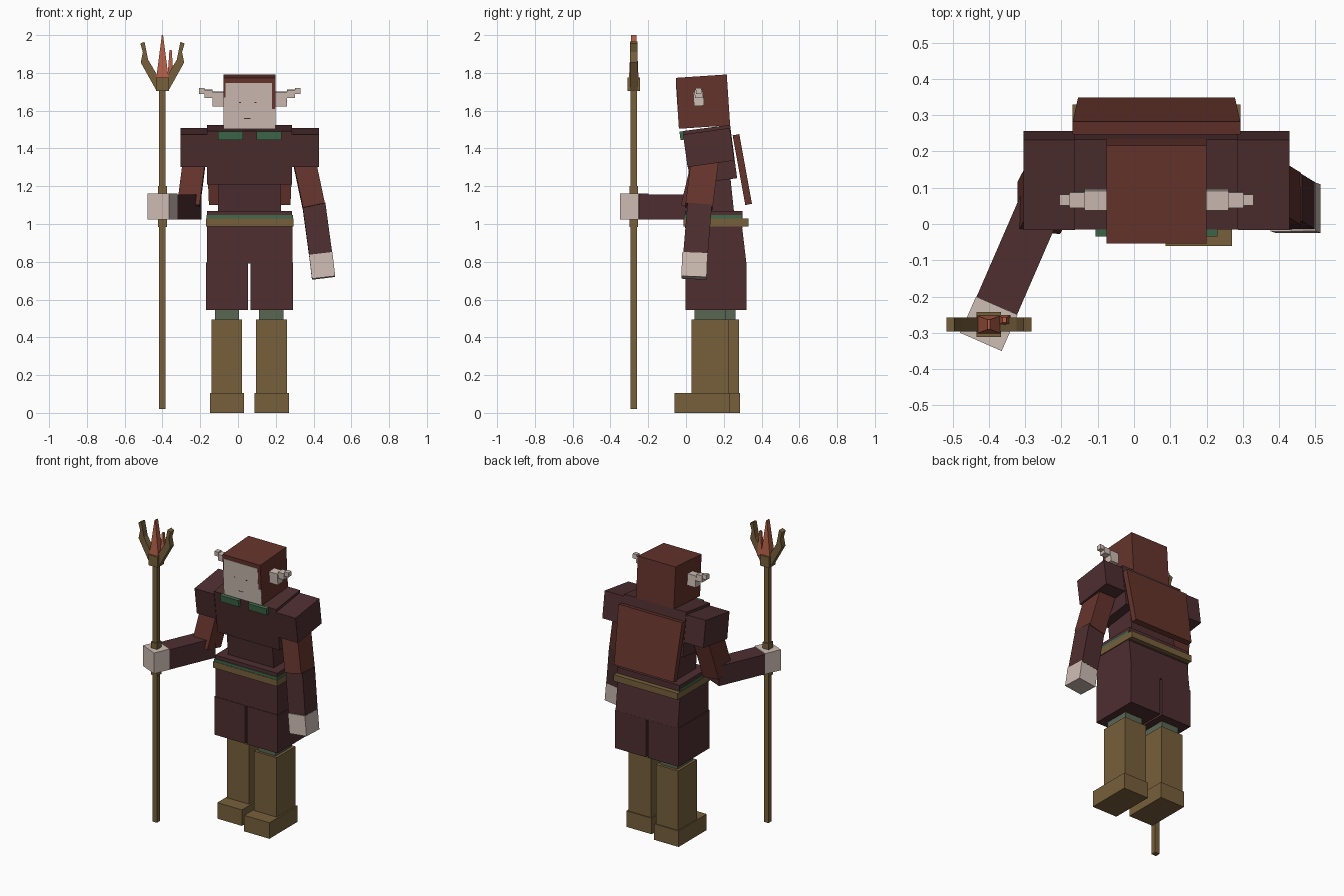
import bpy, bmesh, math
from mathutils import Matrix, Vector

if "Cube" in bpy.data.objects:
    bpy.data.objects.remove(bpy.data.objects["Cube"])


def colour(name, r, g, b):
    m = bpy.data.materials.new(name)
    lin = [((c / 255 + 0.055) / 1.055) ** 2.4 for c in (r, g, b)]
    m.diffuse_color = (*lin, 1)
    m.use_nodes = True
    m.node_tree.nodes["Principled BSDF"].inputs["Base Color"].default_value = m.diffuse_color
    return m


MAROON = colour("dark maroon cloth", 78, 46, 48)
RUST = colour("rust cloth", 101, 52, 44)
LEATHER = colour("tan leather", 119, 96, 60)
SKIN = colour("pale skin", 206, 189, 179)
GREEN = colour("green trim", 65, 106, 76)
SAGE = colour("sage leggings", 90, 102, 84)
CRYSTAL = colour("orange crystal", 184, 98, 72)


def finish(name, bm, mat, matrix=Matrix()):
    bmesh.ops.recalc_face_normals(bm, faces=bm.faces)
    me = bpy.data.meshes.new(name)
    bm.to_mesh(me)
    bm.free()
    me.materials.append(mat)
    ob = bpy.data.objects.new(name, me)
    ob.matrix_world = matrix
    bpy.context.collection.objects.link(ob)
    return ob


def block(name, mat, size, matrix, top=(1, 1)):
    """Box in a local frame, with optional scaling of its top end."""
    bm = bmesh.new()
    bmesh.ops.create_cube(bm, size=1)
    for v in bm.verts:
        k = top if v.co.z > 0 else (1, 1)
        v.co = Vector((v.co.x * size[0] * k[0], v.co.y * size[1] * k[1], v.co.z * size[2]))
    return finish(name, bm, mat, matrix)


def box(name, mat, x, y, z, tilt=0):
    """Box from ranges, pitched about its own centre."""
    centre = Vector(((x[0] + x[1]) / 2, (y[0] + y[1]) / 2, (z[0] + z[1]) / 2))
    m = Matrix.Translation(centre) @ Matrix.Rotation(math.radians(tilt), 4, 'X')
    return block(name, mat, (x[1] - x[0], y[1] - y[0], z[1] - z[0]), m)


def limb(name, mat, a, b, w, d):
    """Box running between two points."""
    a, b = Vector(a), Vector(b)
    zax = (a - b).normalized()
    yax = zax.cross(Vector((1, 0, 0))).normalized()
    xax = yax.cross(zax)
    m = Matrix((xax, yax, zax)).transposed().to_4x4()
    return block(name, mat, (w, d, (a - b).length), Matrix.Translation((a + b) / 2) @ m)


def prism(name, mat, pts, depth, matrix):
    """Extrude a 2D outline (first axis, z) along y."""
    bm = bmesh.new()
    f = bm.faces.new([bm.verts.new((p[0], -depth / 2, p[1])) for p in pts])
    r = bmesh.ops.extrude_face_region(bm, geom=[f])
    bmesh.ops.translate(bm, vec=(0, depth, 0),
                        verts=[v for v in r['geom'] if isinstance(v, bmesh.types.BMVert)])
    return finish(name, bm, mat, matrix)


CX = 0.062  # body centre line

# Head with face plates
head = Matrix.Translation((CX, 0.09, 1.648)) @ Matrix.Rotation(math.radians(3.8), 4, 'X')
block("hood", RUST, (0.275, 0.27, 0.27), head)


def on_face(name, mat, x0, x1, z0, z1, lift):
    block(name, mat, (x1 - x0, 0.004, z1 - z0),
          head @ Matrix.Translation(((x0 + x1) / 2, -0.135 - lift, (z0 + z1) / 2)))


on_face("face", SKIN, -0.128, 0.118, -0.135, 0.108, 0)
on_face("cheek_left", SKIN, -0.1375, -0.128, -0.135, 0.03, 0)
on_face("cheek_right", SKIN, 0.118, 0.1375, -0.135, -0.03, 0)
for i, x in enumerate((-0.052, 0.03)):
    on_face("eye_%d" % i, MAROON, x - 0.005, x + 0.005, 0.003, 0.008, 0.001)
on_face("mouth", MAROON, -0.03, 0.005, -0.083, -0.079, 0.001)

# Stepped pointed ears
for side, s in (("left", -1), ("right", 1)):
    for i, (a, b, z0, z1, h) in enumerate(((0.13, 0.198, 1.625, 1.70, 0.027),
                                           (0.198, 0.24, 1.668, 1.71, 0.021),
                                           (0.24, 0.268, 1.69, 1.72, 0.015))):
        xs = sorted((CX + s * a, CX + s * b))
        box("ear_%s_%d" % (side, i), SKIN, xs, (0.067 - h, 0.067 + h), (z0, z1), 3.8)

# Torso, shoulders, collar, waist
box("chest", MAROON, (-0.165, 0.287), (0.003, 0.253), (1.225, 1.51), 7.5)
box("waist", MAROON, (-0.105, 0.227), (0.04, 0.245), (1.04, 1.25), 6)
for side, s in (("left", -1), ("right", 1)):
    xs = sorted((CX + s * 0.225, CX + s * 0.367))
    box("shoulder_" + side, MAROON, xs, (-0.005, 0.245), (1.318, 1.492), 8)
    xs = sorted((CX + s * 0.035, CX + s * 0.168))
    box("collar_" + side, GREEN, xs, (-0.032, 0.01), (1.447, 1.492), 7.5)

# Back cloak panel, slightly narrower at the hem
cape = Matrix.Translation((CX, 0.298, 1.288)) @ Matrix.Rotation(math.radians(10.3), 4, 'X')
block("cloak", RUST, (0.432, 0.036, 0.375), cape, top=(1.07, 1))

# Hips and belt
box("hip_band", MAROON, (-0.163, 0.287), (-0.005, 0.30), (0.98, 1.07))
box("belt_trim", GREEN, (-0.166, 0.290), (-0.011, 0.295), (1.02, 1.047))
box("belt", LEATHER, (-0.17, 0.294), (-0.014, 0.33), (0.988, 1.03))

# Breeches: seat with sloping back, then two legs
prism("breeches_seat", MAROON, ((0, 0.79), (0.32, 0.79), (0.295, 1.0), (0, 1.0)), 0.452,
      Matrix.Translation((CX, 0, 0)) @ Matrix.Rotation(math.pi / 2, 4, 'Z'))
for side, x, bx, fx, lx, dy in (
        ("left", (-0.17, 0.052), (-0.14, 0.022), (-0.147, 0.032), (-0.122, 0.005), 0.055),
        ("right", (0.066, 0.29), (0.095, 0.26), (0.087, 0.27), (0.112, 0.242), 0)):
    box("breeches_" + side, MAROON, x, (-0.003, 0.32), (0.545, 0.795))
    box("legging_" + side, SAGE, lx, (0.045 + dy, 0.208 + dy), (0.48, 0.56))
    box("boot_" + side, LEATHER, bx, (0.03 + dy, 0.226 + dy), (0.09, 0.495))
    box("foot_" + side, LEATHER, fx, (-0.06 + dy, 0.232 + dy), (0, 0.105))

# Lowered arm
limb("sleeve_right", RUST, (0.345, 0.103, 1.36), (0.402, 0.068, 1.09), 0.118, 0.145)
limb("forearm_right", MAROON, (0.402, 0.072, 1.10), (0.438, 0.05, 0.835), 0.122, 0.13)
limb("hand_right", SKIN, (0.438, 0.047, 0.842), (0.453, 0.042, 0.715), 0.124, 0.134)

# Raised arm holding the staff
limb("sleeve_left", RUST, (-0.228, 0.11, 1.36), (-0.262, 0.045, 1.09), 0.118, 0.145)
limb("forearm_left", MAROON, (-0.25, 0.07, 1.09), (-0.378, -0.225, 1.09), 0.122, 0.13)
limb("hand_left", SKIN, (-0.378, -0.225, 1.093), (-0.422, -0.325, 1.093), 0.125, 0.136)

# Staff shaft, collars and socket
SX, SY = -0.40, -0.277


def staff_part(name, h, z0, z1):
    box(name, LEATHER, (SX - h, SX + h), (SY - h, SY + h), (z0, z1))


staff_part("staff_shaft", 0.017, 0.02, 1.72)
staff_part("staff_collar_lower", 0.023, 0.985, 1.04)
staff_part("staff_collar_upper", 0.023, 1.15, 1.20)
staff_part("staff_socket", 0.034, 1.705, 1.775)

# Prongs at the staff head
for side, s in (("left", -1), ("right", 1)):
    outline = ((0.0, 1.71), (0.034, 1.71), (0.115, 1.855), (0.104, 1.91), (0.117, 1.955),
               (0.095, 1.965), (0.076, 1.87), (0.02, 1.775))
    prism("prong_" + side, LEATHER, [(s * x, z) for x, z in outline], 0.038,
          Matrix.Translation((SX, SY, 0)))

# Crystals
block("crystal_main", CRYSTAL, (0.066, 0.05, 0.23),
      Matrix.Translation((SX, SY, 1.885)), top=(0.1, 0.55))
block("crystal_small", CRYSTAL, (0.034, 0.028, 0.16),
      Matrix.Translation((SX + 0.043, SY + 0.012, 1.842)), top=(0.35, 0.5))
